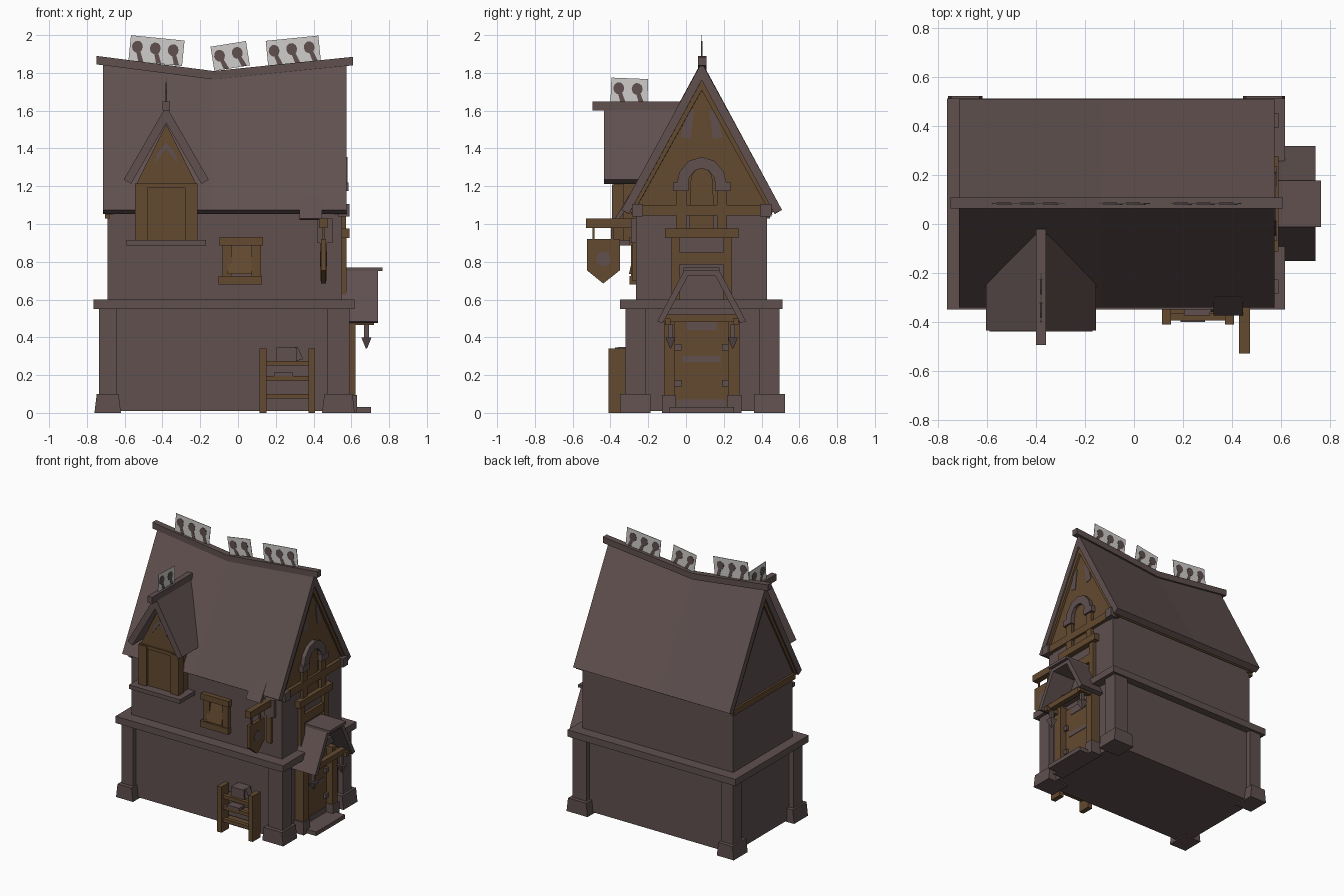
import bpy, bmesh, math

if "Cube" in bpy.data.objects:
    bpy.data.objects.remove(bpy.data.objects["Cube"])

def material(name, r, g, b):
    m = bpy.data.materials.new(name)
    m.diffuse_color = (r, g, b, 1)
    m.use_nodes = True
    m.node_tree.nodes["Principled BSDF"].inputs["Base Color"].default_value = m.diffuse_color
    return m

STONE = material("grey_brown_stone", 0.115, 0.080, 0.078)
WOOD = material("brown_timber", 0.125, 0.068, 0.030)
PALE = material("pale_card", 0.62, 0.61, 0.60)
C = 0.083                      # centre line of the house in y

def loft(name, rings, mat):
    """Skin equal-length rings of 3D points and cap both ends."""
    bm = bmesh.new()
    vs = [[bm.verts.new(p) for p in r] for r in rings]
    n = len(rings[0])
    for a, b in zip(vs, vs[1:]):
        for i in range(n):
            j = (i + 1) % n
            bm.faces.new((a[i], a[j], b[j], b[i]))
    bm.faces.new(vs[0][::-1])
    bm.faces.new(vs[-1])
    bmesh.ops.recalc_face_normals(bm, faces=bm.faces)
    me = bpy.data.meshes.new(name)
    bm.to_mesh(me)
    bm.free()
    me.materials.append(mat)
    ob = bpy.data.objects.new(name, me)
    bpy.context.collection.objects.link(ob)
    return ob

def prism(name, pts, axis, a, b, mat):
    """Extrude a profile: (y,z) points along x, or (x,z) points along y."""
    put = (lambda p, d: (d, p[0], p[1])) if axis == 'x' else (lambda p, d: (p[0], d, p[1]))
    return loft(name, [[put(p, d) for p in pts] for d in (a, b)], mat)

def box(name, x0, x1, y0, y1, z0, z1, mat):
    return prism(name, [(y0, z0), (y1, z0), (y1, z1), (y0, z1)], 'x', x0, x1, mat)

def pair(name, x0, x1, d0, d1, z0, z1, mat):
    """Two boxes mirrored about the centre line of the gable end."""
    for s, side in ((-1, "front"), (1, "back")):
        box(f"{name}_{side}", x0, x1, *sorted((C + s * d0, C + s * d1)), z0, z1, mat)

def chevron(c, peak, half, eave, t):
    """Roof cross-section of thickness t."""
    dz = peak - eave
    L = math.hypot(half, dz)
    iw, iz = half - t * dz / L, eave - t * half / L
    return [(c, peak), (c + half, eave), (c + iw, iz), (c, peak - t * L / half),
            (c - iw, iz), (c - half, eave)]

def card(name, axis, u, v, w, h, tilt, n, at):
    """Pale upright plate with n plant silhouettes; (u, v) is its bottom left."""
    ca, sa = math.cos(tilt), math.sin(tilt)
    turn = lambda pts: [(u + a * ca - b * sa, v + a * sa + b * ca) for a, b in pts]
    prism(name, turn([(0, 0), (w, 0), (w, h), (0, h)]), axis, at - .002, at + .002, PALE)
    for i in range(n):
        m = w * (i + .42) / n
        head = [(m + .029 * math.cos(k * math.pi / 5), h * .58 + .032 * math.sin(k * math.pi / 5))
                for k in range(10)]
        stem = [(m + .012, 0), (m + .04, 0), (m + .016, h * .45), (m - .006, h * .45)]
        for part, pts, t in (("head", head, .004), ("stem", stem, .0035)):
            prism(f"{name}_{part}_{i}", turn(pts), axis, at - t, at + t, STONE)

# ground floor, corner piers, ledge and upper storey
box("ground_floor", -.70, .55, -.285, .455, 0.01, .57, STONE)
for x0, x1, ex in ((-.735, -.64, -.76), (.475, .59, .62)):
    for y0, y1, nm in ((-.32, -.215, "front"), (.39, .495, "back")):
        side = "left" if x0 < 0 else "right"
        box(f"pier_{side}_{nm}", x0, x1, y0, y1, 0, .56, STONE)
        b0, b1 = y0 - .03, y1 + .028
        lo, hi = (x0 - .025, x1 + .02) if x0 < 0 else (x0 - .03, x1 + .028)
        prism(f"pier_base_{side}_{nm}", [(lo, 0), (hi, 0), (hi - .012, .10), (lo + .012, .10)],
              'y', b0, b1, STONE)
box("ledge", -.765, .617, -.35, .512, .55, .60, STONE)
box("upper_storey", -.69, .55, -.265, .43, .59, 1.09, STONE)

# main roof with sagging ridge, timber underlayer and ridge cap
SAG = ((-.715, 1.86), (-.13, 1.785), (.575, 1.855))
loft("main_roof", [[(x, *p) for p in chevron(C, z, .425, 1.075, .045)] for x, z in SAG], STONE)
loft("roof_underlayer", [[(x * .985, *p) for p in chevron(C, z - .085, .39, 1.07, .03)]
                         for x, z in SAG], WOOD)
loft("ridge_cap", [[(x, C - .02, z - .045), (x, C + .025, z - .045), (x, C + .025, z), (x, C - .02, z)]
                   for x, z in ((-.75, 1.89), (-.13, 1.81), (.61, 1.885))], STONE)

# gable ends
GABLE = [(C - .375, 1.05), (C + .375, 1.05), (C, 1.76)]
prism("gable_left", GABLE, 'x', -.69, -.66, STONE)
prism("gable_right", GABLE, 'x', .51, .55, WOOD)
box("gable_beam_left", -.705, -.68, -.28, .445, 1.03, 1.075, WOOD)
box("gable_beam_right", .54, .575, -.27, .43, 1.045, 1.10, WOOD)
pair("gable_corner_block", .53, .59, .31, .37, 1.04, 1.105, STONE)
for s in (-1, 1):
    prism("gable_patch", [(C + s * .04, 1.6), (C + s * .075, 1.6), (C + s * .11, 1.46),
                          (C + s * .06, 1.45)], 'x', .548, .554, STONE)

# arched window in the gable, with posts and beams below
def arch(w, h, z, n=6):
    return [(C + w * math.cos(math.pi * k / n), z + h * math.sin(math.pi * k / n)) for k in range(n + 1)]
prism("window_arch", arch(.135, .155, 1.20) + arch(.075, .095, 1.20)[::-1], 'x', .54, .58, STONE)
pair("arch_foot", .54, .585, .07, .152, 1.175, 1.22, STONE)
pair("arch_post", .54, .572, .08, .135, .97, 1.18, WOOD)
prism("arched_panel", [(C + .065, .97)] + arch(.06, .08, 1.22) + [(C - .065, .97)], 'x', .54, .558, WOOD)
box("window_beam", .54, .59, C - .195, C + .195, .925, .975, WOOD)
pair("lower_post", .54, .575, .115, .16, .60, .93, WOOD)
box("lower_rail", .54, .57, C - .12, C + .12, .785, .85, WOOD)

# door, frame and step
box("door", .54, .572, C - .14, C + .14, .02, .50, WOOD)
pair("door_post", .54, .622, .14, .20, .03, .52, WOOD)
pair("door_post_base", .54, .63, .135, .21, 0, .095, STONE)
for z in (.14, .33):
    pair(f"hinge_{int(z * 100)}", .56, .59, .108, .14, z, z + .035, STONE)
box("door_patch_top", .57, .576, C - .08, C + .08, .44, .49, STONE)
box("door_patch_middle", .57, .576, C - .10, C + .10, .27, .30, STONE)
box("door_patch_bottom", .57, .576, C - .13, C + .13, .03, .07, STONE)
box("door_step", .54, .705, C - .17, C + .17, 0, .03, STONE)

# canopy over the door with hanging pendants
prism("canopy", [(C - .09, .76), (C + .09, .76), (C + .235, .485), (C + .205, .475),
                 (C + .073, .725), (C - .073, .725), (C - .205, .475), (C - .235, .485)],
      'x', .54, .742, STONE)
box("canopy_cap", .56, .765, C - .095, C + .095, .75, .77, STONE)
box("canopy_beam", .66, .70, C - .205, C + .215, .48, .52, WOOD)
pair("canopy_arm", .54, .72, .165, .195, .465, .50, WOOD)
for s in (-1, 1):
    y = C + s * .165
    box("pendant_rod", .667, .693, y - .012, y + .012, .39, .47, STONE)
    loft("pendant_tip", [[(.68 + r * a, y + r * b, z) for a, b in ((1, 1), (-1, 1), (-1, -1), (1, -1))]
                         for r, z in ((.027, .40), (.003, .34))], STONE)

# dormer
D = -.38
prism("dormer_body", [(D - .155, .90), (D + .155, .90), (D + .155, 1.22), (D, 1.53), (D - .155, 1.22)],
      'y', -.375, -.12, WOOD)
for s in (-1, 1):
    a, b = sorted((D + s * .165, D + s * .10))
    box("dormer_post", a, b, -.392, -.33, .91, 1.21, WOOD)
    prism("dormer_patch", [(D, 1.43), (D, 1.40), (D + s * .06, 1.32), (D + s * .05, 1.37)],
          'y', -.38, -.37, STONE)
box("dormer_lintel", D - .165, D + .165, -.385, -.33, 1.19, 1.215, WOOD)
box("dormer_sill", D - .21, D + .21, -.44, -.25, .885, .915, STONE)
prism("dormer_roof", chevron(D, 1.625, .225, 1.235, .045), 'y', -.435, -.04, STONE)
box("dormer_ridge_cap", D - .02, D + .02, -.495, -.02, 1.60, 1.648, STONE)

# front window with a tilted shutter
for x in (-.083, .072):
    box("window_stile", x, x + .05, -.29, -.25, .685, .93, WOOD)
box("window_head", -.098, .133, -.30, -.25, .885, .93, WOOD)
box("window_sill", -.103, .127, -.30, -.25, .68, .725, WOOD)
prism("shutter", [(-.302, .735), (-.25, .735), (-.25, .88), (-.27, .88)], 'x', -.055, .075, WOOD)

# hanging sign on a bracket, with a loose slate above
box("sign_backing", .42, .50, -.29, -.25, .90, 1.03, STONE)
box("sign_strut", .435, .47, -.285, -.25, .70, .90, WOOD)
box("sign_arm", .43, .475, -.53, -.28, .98, 1.03, WOOD)
for y in (-.49, -.39):
    box("sign_hanger", .447, .458, y - .006, y + .006, .91, .99, WOOD)
prism("sign_board", [(-.525, .92), (-.35, .92), (-.35, .755), (-.438, .685), (-.525, .755)],
      'x', .44, .465, WOOD)
prism("sign_emblem", [(-.438 + .04 * math.cos(k * math.pi / 4), .815 + .04 * math.sin(k * math.pi / 4))
                      for k in range(8)], 'x', .437, .468, STONE)
prism("loose_slate", [(-.375, 1.03), (-.355, 1.02), (-.28, 1.14), (-.30, 1.155)], 'x', .325, .445, STONE)

# shelf rack beside the front wall
for x in (.115, .372):
    box("rack_side", x, x + .036, -.41, -.32, 0, .34, WOOD)
for z in (.075, .17, .25):
    box("rack_rail", .14, .38, -.395, -.365, z, z + .025, WOOD)
    box("rack_shelf", .14, .38, -.37, -.30, z, z + .012, WOOD)
box("rack_crate", .205, .31, -.375, -.29, .27, .345, STONE)
prism("rack_slate", [(.29, .345), (.315, .35), (.345, .285), (.31, .275)], 'y', -.36, -.31, STONE)
box("rack_block", .19, .29, -.40, -.34, .195, .215, STONE)

# pale plant cards on the ridges
card("ridge_card_left", 'y', -.58, 1.865, .285, .135, -.10, 3, C)
card("ridge_card_middle", 'y', -.125, 1.81, .19, .13, .16, 2, C)
card("ridge_card_right", 'y', .16, 1.835, .28, .135, .10, 3, C)
card("dormer_card", 'x', -.40, 1.645, .195, .13, -.04, 2, D)
